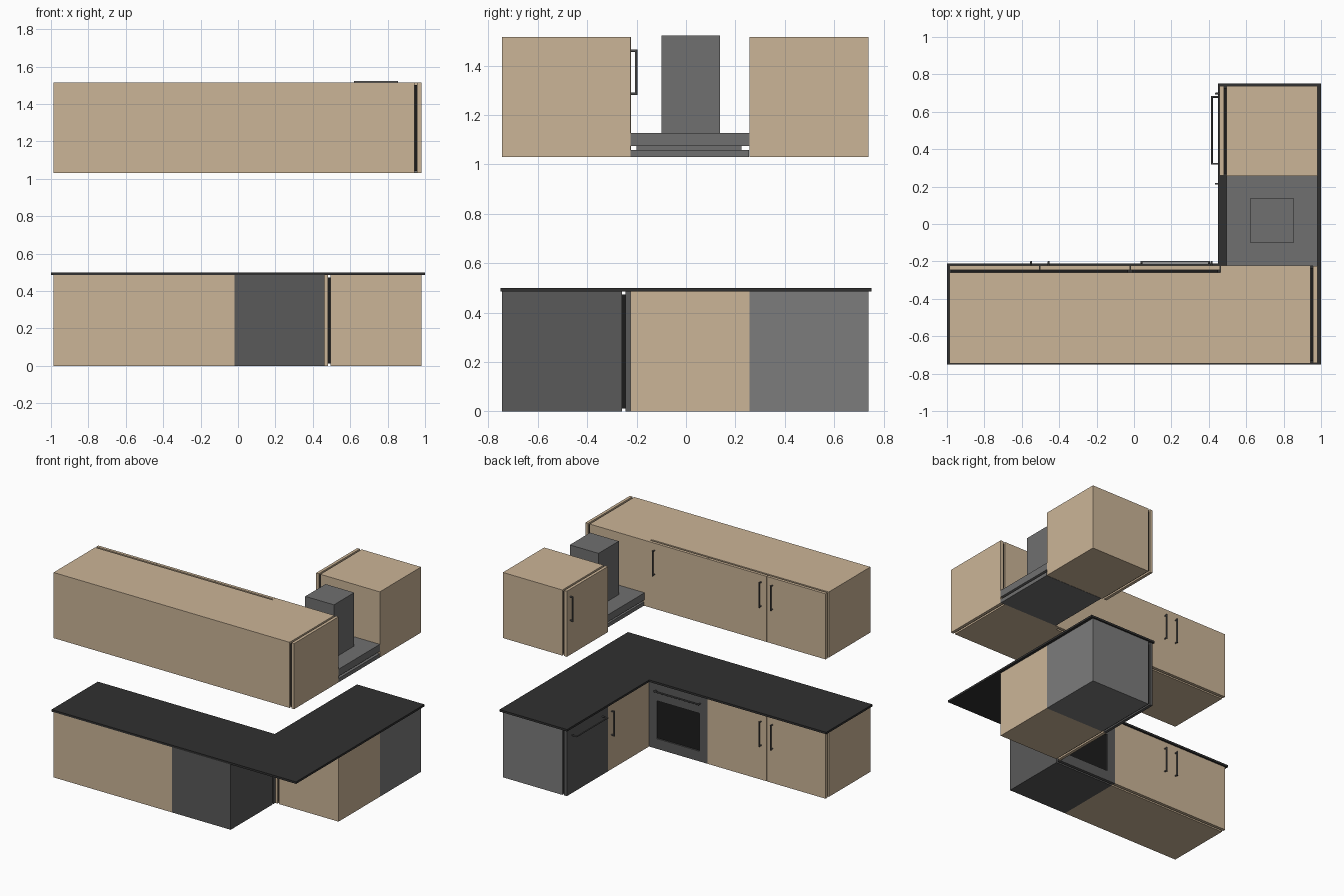
import bpy, bmesh
from math import radians
from mathutils import Matrix, Vector

if "Cube" in bpy.data.objects:
    bpy.data.objects.remove(bpy.data.objects["Cube"])


def material(name, r, g, b):
    m = bpy.data.materials.new(name)
    m.diffuse_color = (r, g, b, 1)
    m.use_nodes = True
    m.node_tree.nodes["Principled BSDF"].inputs["Base Color"].default_value = m.diffuse_color
    return m


WOOD = material("light_wood", 0.60, 0.46, 0.31)
BLACK = material("black", 0.012, 0.012, 0.012)
STONE = material("dark_stone", 0.03, 0.03, 0.03)
DARK = material("dark_metal", 0.10, 0.10, 0.10)
GREY = material("grey_metal", 0.20, 0.20, 0.20)
HOOD = material("hood_metal", 0.16, 0.16, 0.16)
HANDLE = material("handle_metal", 0.09, 0.09, 0.09)


def make(name, bm, mat, frame):
    bm.transform(frame)
    bmesh.ops.recalc_face_normals(bm, faces=bm.faces)
    me = bpy.data.meshes.new(name)
    bm.to_mesh(me)
    bm.free()
    me.materials.append(mat)
    ob = bpy.data.objects.new(name, me)
    bpy.context.collection.objects.link(ob)
    return ob


def add_box(bm, x, y, z):
    size = Matrix.Diagonal((x[1] - x[0], y[1] - y[0], z[1] - z[0], 1))
    mid = Matrix.Translation((sum(x) / 2, sum(y) / 2, sum(z) / 2))
    bmesh.ops.create_cube(bm, size=1, matrix=mid @ size)


def box(name, x, y, z, mat, frame=Matrix()):
    bm = bmesh.new()
    add_box(bm, x, y, z)
    return make(name, bm, mat, frame)


def frame_at(x, y, z, turn=0):
    """Local frame: u along the width, +v out of the door front."""
    return Matrix.Translation((x, y, z)) @ Matrix.Rotation(radians(turn), 4, 'Z')


H, T, GAP = 0.485, 0.022, 0.014     # module height, door thickness, seal gap


def handle(name, a, b, reach, frame):
    """Bar handle between two door points, on short posts."""
    bm = bmesh.new()
    a, b = Vector(a), Vector(b)
    out = Vector((0, reach - 0.004, 0))
    over = (b - a).normalized() * 0.005
    for p, q in ((a, a + out), (b, b + out), (a + out - over, b + out + over)):
        d = q - p
        m = Matrix.Translation((p + q) / 2) @ d.to_track_quat('Z', 'Y').to_matrix().to_4x4()
        bmesh.ops.create_cone(bm, cap_ends=True, segments=12, radius1=0.005,
                              radius2=0.005, depth=d.length, matrix=m)
    ob = make(name, bm, HANDLE, frame)
    for f in ob.data.polygons:
        f.use_smooth = len(f.vertices) == 4


def carcass(name, w, depth, frame, mat):
    """Body with a recessed black seal in front of it."""
    box(name + "_body", (0, w), (-depth, -T - GAP), (0, H), mat, frame)
    box(name + "_seal", (0.012, w - 0.012), (-T - GAP, -T), (0.012, H - 0.012), BLACK, frame)


def cabinet(name, w, depth, frame, handles, doors=1):
    carcass(name, w, depth, frame, WOOD)
    dw = w / doors
    for i in range(doors):
        box(f"{name}_door_{i + 1}", (i * dw + 0.001, (i + 1) * dw - 0.001), (-T, 0), (0, H), WOOD, frame)
    for i, u in enumerate(handles):
        handle(f"{name}_handle_{i + 1}", (u, 0, 0.255), (u, 0, 0.43), 0.025, frame)


FY, FX = -0.223, 0.458              # door planes of the two runs
D, W = 0.522, 0.482                 # module depth and single width
UP = 1.03

# Cabinets: long run faces +y, short run faces -x
for level, z in (("lower", 0), ("upper", UP)):
    cabinet(level + "_double_cabinet", 0.967, D, frame_at(-0.987, FY, z), (0.437, 0.53), 2)
cabinet("upper_single_cabinet", W, D, frame_at(-0.02, FY, UP), (0.435,))
cabinet("lower_side_cabinet", W, D, frame_at(FX, FY - 0.002, 0, 90), (0.44,))
cabinet("upper_side_cabinet", W, D, frame_at(FX, 0.257, UP, 90), (0.44,))
cabinet("upper_corner_cabinet", D, 0.518, frame_at(0.98, FY, UP, -90), ())

# Oven: body, framed front, glass and handle
oven = frame_at(-0.02, FY, 0)
carcass("oven", W, D, oven, DARK)
bm = bmesh.new()
u0, u1, z0, z1 = 0.065, 0.415, 0.075, 0.355
for u, z in (((0, u0), (0, H)), ((u1, W), (0, H)), ((u0, u1), (0, z0)), ((u0, u1), (z1, H))):
    add_box(bm, u, (-T, 0), z)
make("oven_front", bm, DARK, oven)
box("oven_glass", (u0, u1), (-T, -0.010), (z0, z1), BLACK, oven)
handle("oven_handle", (0.06, 0, 0.43), (0.42, 0, 0.43), 0.025, oven)

# Dishwasher
washer = frame_at(FX, 0.257, 0, 90)
carcass("dishwasher", W, D, washer, GREY)
box("dishwasher_door", (0, W), (-T, 0), (0, H), DARK, washer)
handle("dishwasher_handle", (0.065, 0, 0.43), (0.422, 0, 0.43), 0.045, washer)

# L-shaped worktop
bm = bmesh.new()
outline = [(-1, -0.75), (1, -0.75), (1, 0.75), (0.448, 0.75), (0.448, -0.21), (-1, -0.21)]
face = bm.faces.new([bm.verts.new((x, y, H)) for x, y in outline])
top = bmesh.ops.extrude_face_region(bm, geom=[face])
bmesh.ops.translate(bm, vec=(0, 0, 0.015), verts=[v for v in top["geom"] if isinstance(v, bmesh.types.BMVert)])
make("worktop", bm, STONE, Matrix())

# Cooker hood: base tray, recessed band, canopy, chimney
box("hood_tray", (0.50, 0.98), (-0.225, 0.255), (UP, 1.058), HOOD)
box("hood_band", (0.525, 0.955), (-0.2, 0.225), (1.058, 1.075), HOOD)
box("hood_canopy", (0.495, 0.98), (-0.225, 0.257), (1.075, 1.127), HOOD)
box("hood_chimney", (0.62, 0.855), (-0.10, 0.137), (1.127, 1.522), HOOD)
